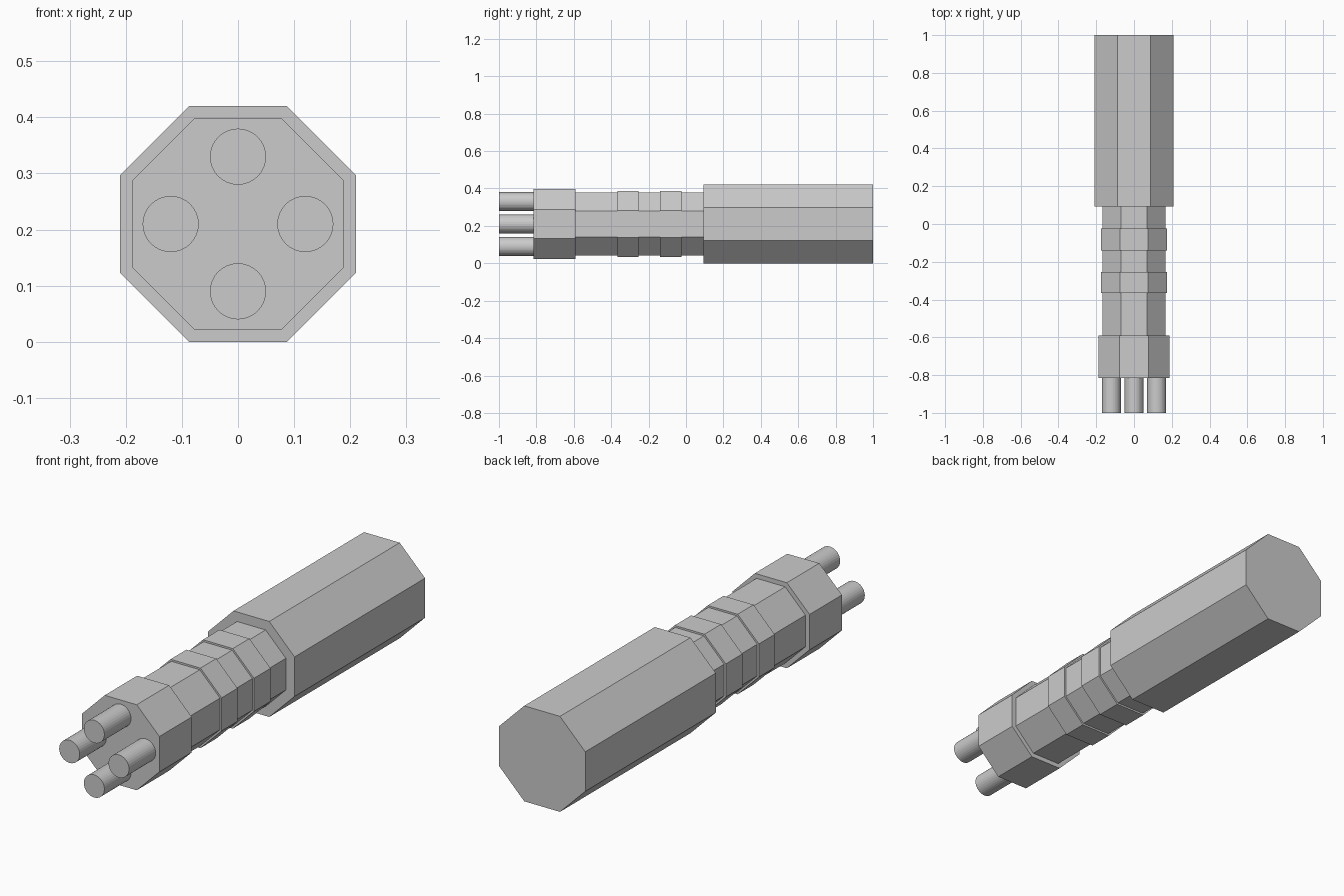
import bpy, bmesh, math

if "Cube" in bpy.data.objects:
    bpy.data.objects.remove(bpy.data.objects["Cube"])

CZ = 0.21  # height of the long axis


def stepped_prism(name, profile, sides, cx=0.0, cz=CZ, phase=0.0):
    """Loft rings of (y, radius) along y and cap both ends."""
    bm = bmesh.new()
    rings = []
    for y, r in profile:
        ring = []
        for i in range(sides):
            a = 2 * math.pi * i / sides + phase
            ring.append(bm.verts.new((cx + r * math.cos(a), y, cz + r * math.sin(a))))
        rings.append(ring)
    for a, b in zip(rings, rings[1:]):
        for i in range(sides):
            j = (i + 1) % sides
            bm.faces.new((a[i], a[j], b[j], b[i]))
    bm.faces.new(rings[0])
    bm.faces.new(rings[-1])
    bmesh.ops.recalc_face_normals(bm, faces=bm.faces)
    mesh = bpy.data.meshes.new(name)
    bm.to_mesh(mesh)
    bm.free()
    obj = bpy.data.objects.new(name, mesh)
    bpy.context.collection.objects.link(obj)
    return obj


# Octagonal body: y start, y end, distance from axis to flat side
sections = [
    (-0.815, -0.59, 0.188),   # front collar
    (-0.59, -0.365, 0.168),   # neck
    (-0.365, -0.255, 0.176),  # first ring
    (-0.255, -0.14, 0.168),
    (-0.14, -0.025, 0.176),   # second ring
    (-0.025, 0.093, 0.168),
    (0.093, 1.0, 0.21),       # handle
]
k = 1 / math.cos(math.pi / 8)
profile = [(y, r * k) for y0, y1, r in sections for y in (y0, y1)]
stepped_prism("octagonal_body", profile, 8, phase=math.pi / 8)

# Four round prongs at the front
for i, name in enumerate(("right", "top", "left", "bottom")):
    a = i * math.pi / 2
    stepped_prism(f"prong_{name}", [(-1.0, 0.05), (-0.815, 0.05)], 32,
                  cx=0.12 * math.cos(a), cz=CZ + 0.12 * math.sin(a))
